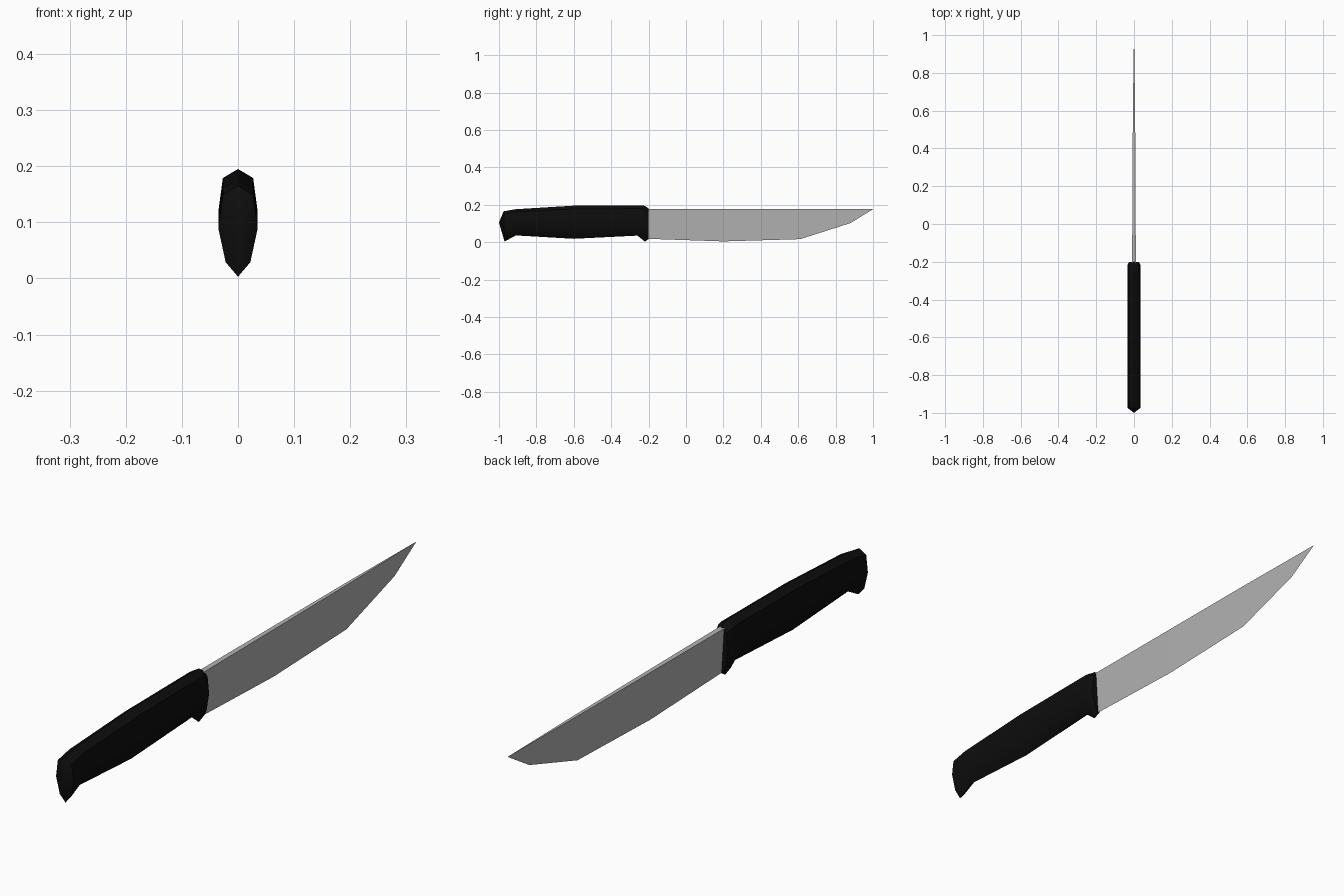
import bpy, bmesh, math

if "Cube" in bpy.data.objects:
    bpy.data.objects.remove(bpy.data.objects["Cube"])


def material(name, value):
    m = bpy.data.materials.new(name)
    m.diffuse_color = (value, value, value, 1)
    m.use_nodes = True
    m.node_tree.nodes["Principled BSDF"].inputs["Base Color"].default_value = m.diffuse_color
    return m


def loft(name, rings, mat, apex=None, smooth=None):
    """Skin a list of equal-length rings, closing both ends."""
    bm = bmesh.new()
    loops = [[bm.verts.new(p) for p in r] for r in rings]
    n = len(loops[0])
    for a, b in zip(loops, loops[1:]):
        for i in range(n):
            j = (i + 1) % n
            bm.faces.new((a[i], a[j], b[j], b[i]))
    if apex:
        tip = bm.verts.new(apex)
        for i in range(n):
            bm.faces.new((tip, loops[0][(i + 1) % n], loops[0][i]))
    else:
        bm.faces.new(loops[0])
    bm.faces.new(loops[-1])
    bmesh.ops.remove_doubles(bm, verts=bm.verts, dist=1e-5)
    bmesh.ops.recalc_face_normals(bm, faces=bm.faces)
    me = bpy.data.meshes.new(name)
    bm.to_mesh(me)
    bm.free()
    me.materials.append(mat)
    ob = bpy.data.objects.new(name, me)
    bpy.context.collection.objects.link(ob)
    if smooth:
        bpy.ops.object.select_all(action='DESELECT')
        ob.select_set(True)
        bpy.context.view_layer.objects.active = ob
        bpy.ops.object.shade_smooth_by_angle(angle=math.radians(smooth))
    return ob


black = material("black grip", 0.004)
steel = material("grey steel", 0.45)

# Handle: eight-sided section, (half width, height fraction)
half = [(0, 1), (0.027, 0.9), (0.035, 0.53), (0.022, 0.16), (0, 0)]
section = half + [(-x, h) for x, h in half[-2:0:-1]]

# Stations: y top, z top, y bottom, z bottom, width scale
stations = [
    (-0.975, 0.165, -0.97, 0.003, 1),
    (-0.91, 0.176, -0.91, 0.036, 1),
    (-0.60, 0.195, -0.60, 0.018, 1),
    (-0.23, 0.195, -0.26, 0.035, 1),
    (-0.22, 0.194, -0.22, 0.003, 1),
    (-0.20, 0.18, -0.20, 0.016, 0.75),
]
rings = [[(x * w, yb + (yt - yb) * h, zb + (zt - zb) * h) for x, h in section]
         for yt, zt, yb, zb, w in stations]
loft("handle", rings, black, apex=(0, -1.0, 0.105), smooth=40)

# Blade: wedge section, straight spine and curved cutting edge
edge = [(-0.21, 0.018, 0.010), (0.2, 0.004, 0.008), (0.61, 0.016, 0.006),
        (0.88, 0.102, 0.002), (0.998, 0.175, 0.0003)]
spine = 0.178
loft("blade", [[(-w, y + (0.002 if y > 0.9 else 0), spine),
                (w, y + (0.002 if y > 0.9 else 0), spine),
                (0, y, z)] for y, z, w in edge], steel)
